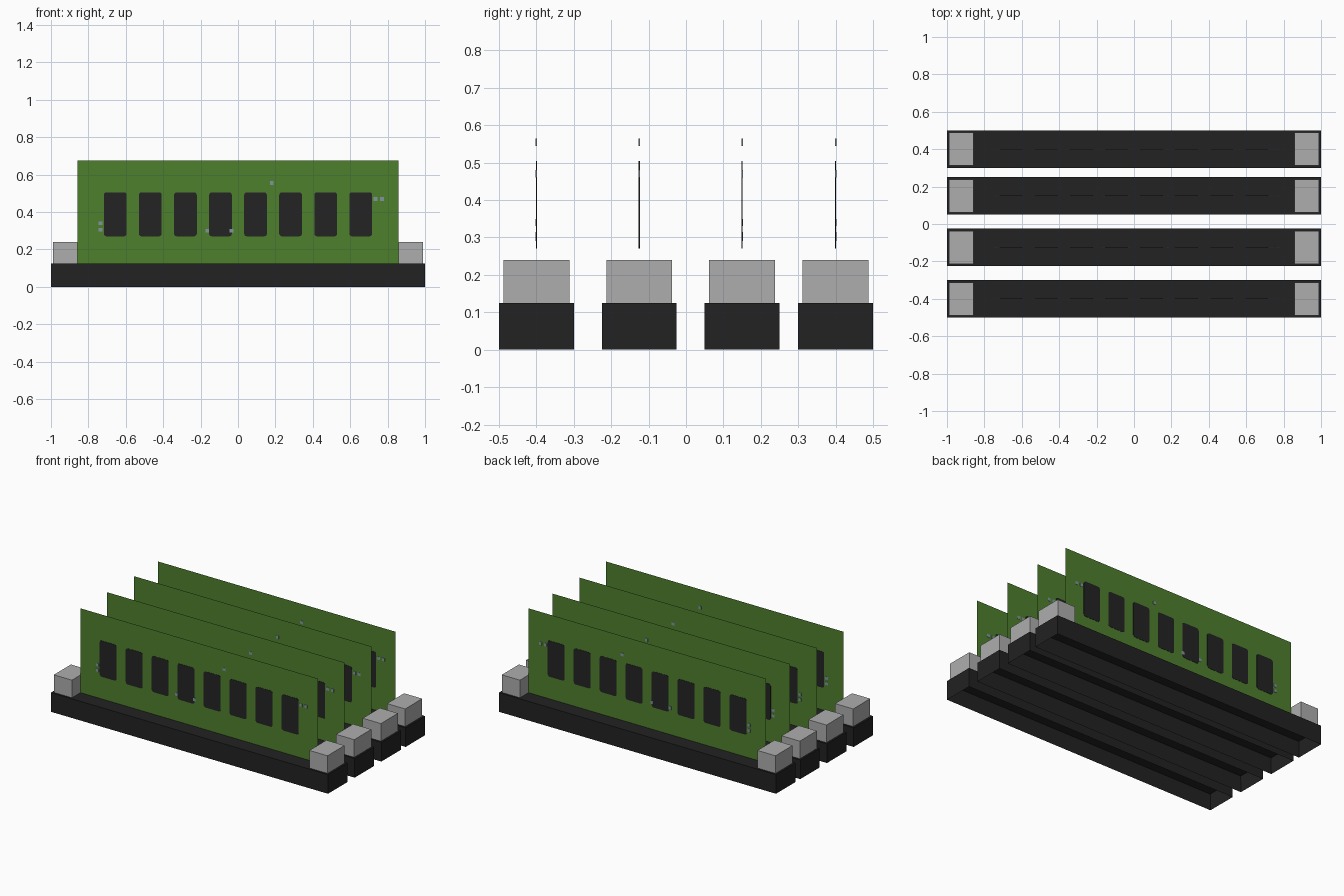
import bpy
import bmesh
from mathutils import Matrix, Vector

cube = bpy.data.objects.get("Cube")
if cube:
    bpy.data.objects.remove(cube, do_unlink=True)


def material(name, rgb):
    mat = bpy.data.materials.new(name)
    mat.use_nodes = True
    mat.diffuse_color = (*rgb, 1)
    mat.node_tree.nodes["Principled BSDF"].inputs["Base Color"].default_value = (*rgb, 1)
    return mat


BLACK = material("black plastic", (0.016, 0.016, 0.016))
CHIP = material("chip black", (0.017, 0.017, 0.018))
GREEN = material("board green", (0.076, 0.216, 0.027))
GREY = material("light grey plastic", (0.42, 0.42, 0.42))
METAL = material("capacitor grey", (0.22, 0.30, 0.35))


def add_box(bm, low, high):
    """Add a box between two corners and return its vertices."""
    low, high = Vector(low), Vector(high)
    mat = Matrix.Translation((low + high) / 2) @ Matrix.Diagonal((*(high - low), 1))
    return bmesh.ops.create_cube(bm, size=1, matrix=mat)["verts"]


def finish(bm, name, mat, y):
    mesh = bpy.data.meshes.new(name)
    bm.to_mesh(mesh)
    bm.free()
    mesh.materials.append(mat)
    obj = bpy.data.objects.new(name, mesh)
    obj.location.y = y
    bpy.context.collection.objects.link(obj)
    return obj


BASE_TOP, WALL, HALF_DEPTH = 0.125, 0.012, 0.1
BOARD_X, BOARD_TOP = 0.857, 0.675
CAPACITORS = [(0.18, 0.555), (0.735, 0.47), (0.77, 0.47), (-0.735, 0.34),
              (-0.735, 0.305), (-0.165, 0.3), (-0.035, 0.3)]


def socket(y):
    # Hollow shell, open underneath
    bm = bmesh.new()
    add_box(bm, (-1, -HALF_DEPTH, 0), (1, HALF_DEPTH, BASE_TOP))
    bottom = [f for f in bm.faces if f.normal.z < -0.5]
    bmesh.ops.inset_region(bm, faces=bottom, thickness=WALL)
    bmesh.ops.translate(bm, verts=bottom[0].verts, vec=(0, 0, BASE_TOP - 2 * WALL))
    finish(bm, "socket_base", BLACK, y)

    # Clip at each end
    for name, side in (("left_clip", 1), ("right_clip", -1)):
        bm = bmesh.new()
        xs = sorted((side * 0.988, side * BOARD_X))
        inset = HALF_DEPTH - WALL
        add_box(bm, (xs[0], -inset, BASE_TOP - 2 * WALL + 0.001), (xs[1], inset, 0.24))
        finish(bm, name, GREY, y)


def memory_board(y):
    # Paper-thin circuit board
    bm = bmesh.new()
    corners = [(-1, BASE_TOP), (1, BASE_TOP), (1, BOARD_TOP), (-1, BOARD_TOP)]
    bm.faces.new([bm.verts.new((x * BOARD_X, 0, z)) for x, z in corners])
    finish(bm, "circuit_board", GREEN, y)

    # Row of rounded chips showing on both faces
    bm = bmesh.new()
    for i in range(8):
        x = (i - 3.5) * 0.1875
        add_box(bm, (x - 0.061, -0.0015, 0.27), (x + 0.061, 0.0015, 0.505))
    across = [e for e in bm.edges
              if abs((e.verts[0].co - e.verts[1].co).normalized().y) > 0.9]
    bmesh.ops.bevel(bm, geom=across, offset=0.014, segments=3, profile=0.5, affect='EDGES')
    finish(bm, "memory_chips", CHIP, y)

    # Tiny surface components
    bm = bmesh.new()
    for x, z in CAPACITORS:
        add_box(bm, (x - 0.01, -0.002, z - 0.01), (x + 0.01, 0.002, z + 0.01))
    finish(bm, "capacitors", METAL, y)


for y in (-0.4, -0.125, 0.15, 0.4):
    socket(y)
    memory_board(y)
